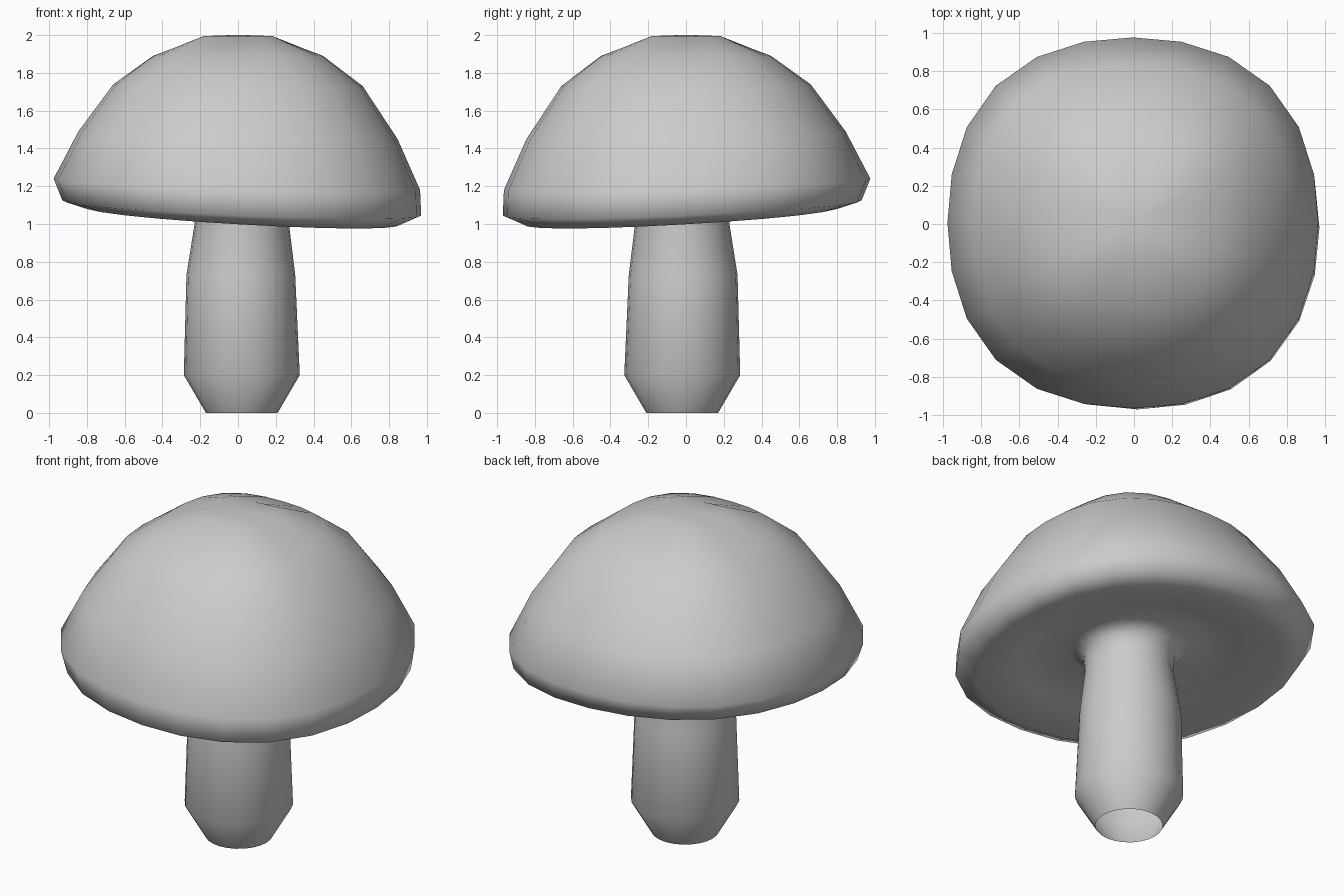
import bpy, bmesh, math

if "Cube" in bpy.data.objects:
    bpy.data.objects.remove(bpy.data.objects["Cube"])


def lathe(name, rings, sides):
    """Rings are (radius, height, slope, shift, squareness); slope and shift lean to +x -y."""
    bm = bmesh.new()
    loops = []
    for r, z, slope, shift, square in rings:
        loop = []
        for i in range(sides):
            a = 2 * math.pi * i / sides
            ra = r * (1 + square * (1 - math.cos(4 * a)) / 2)
            x, y = ra * math.cos(a), ra * math.sin(a)
            drop = slope * (x - y) / math.sqrt(2)
            loop.append(bm.verts.new((x + shift, y - shift, z - drop)))
        loops.append(loop)
    for lo, hi in zip(loops, loops[1:]):
        for i in range(sides):
            j = (i + 1) % sides
            bm.faces.new((lo[i], lo[j], hi[j], hi[i]))
    bm.faces.new(loops[-1])  # closed crown; the foot stays open
    for f in bm.faces:
        f.smooth = True
    mesh = bpy.data.meshes.new(name)
    bm.to_mesh(mesh)
    bm.free()
    ob = bpy.data.objects.new(name, mesh)
    bpy.context.collection.objects.link(ob)
    return ob


# Stem: tapered open foot, slim neck, flare into the underside
stem = [
    (0.19, 0.00, 0, 0.02, 0),
    (0.307, 0.20, 0, 0.02, 0),
    (0.288, 0.73, 0, 0.015, 0),
    (0.25, 1.00, 0, 0.02, 0),
    (0.26, 1.10, 0, 0.02, 0),
    (0.33, 1.155, 0.04, 0.02, 0),
]
# Cap: hollowed underside, leaning rim, slightly squared dome
cap = [
    (0.60, 1.10, 0.08, 0.02, 0.02),
    (0.84, 1.045, 0.08, 0.02, 0.03),
    (0.95, 1.085, 0.06, 0.02, 0.035),
    (0.97, 1.21, 0.044, -0.006, 0.045),
    (0.845, 1.47, 0.034, 0, 0.045),
    (0.66, 1.735, 0.01, 0, 0.05),
    (0.45, 1.89, 0, 0, 0.09),
    (0.165, 1.995, 0, 0, 0.36),
    (0.04, 2.00, 0, 0, 0),
]
lathe("mushroom", stem + cap, 24)
